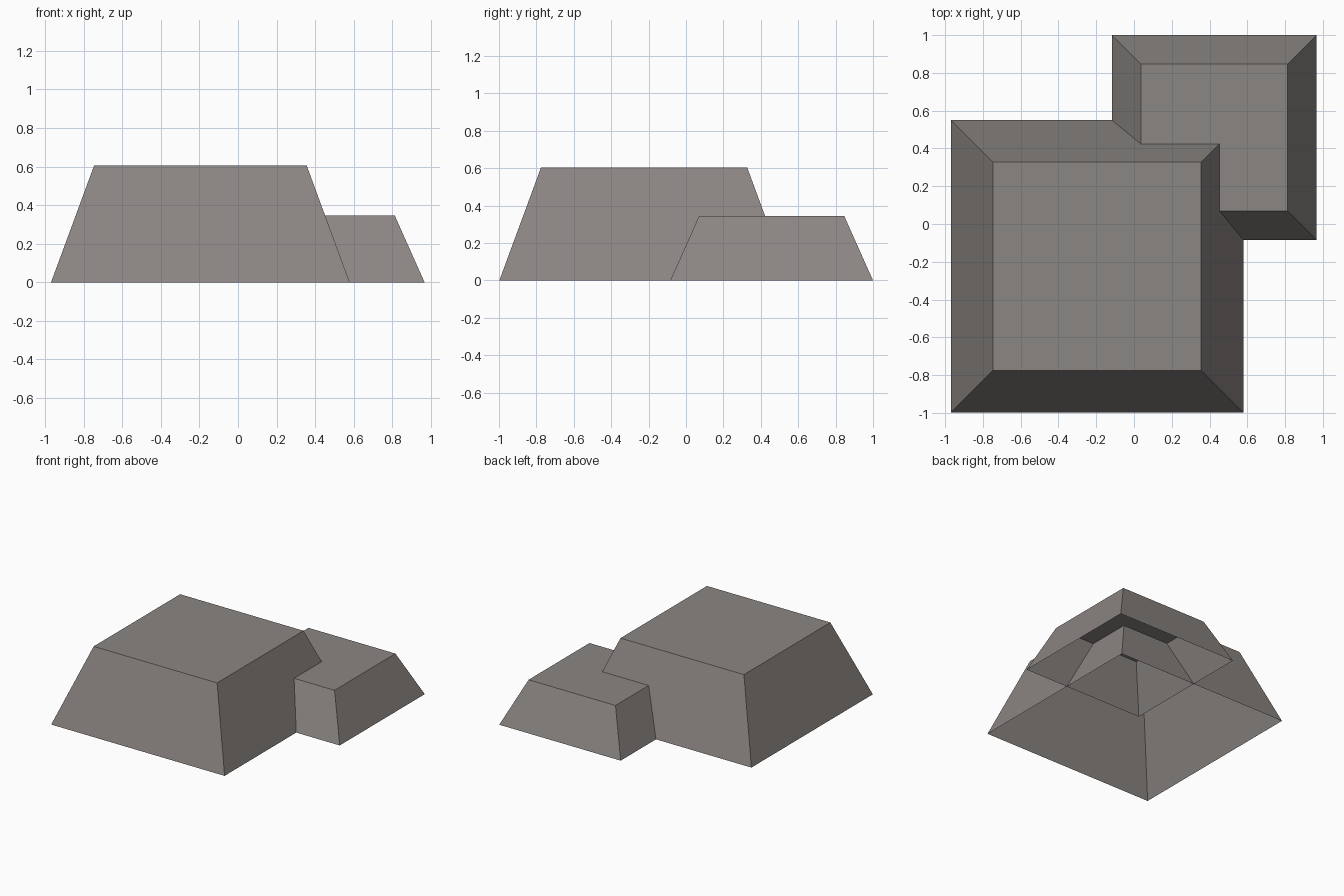
import bpy
import bmesh

if "Cube" in bpy.data.objects:
    bpy.data.objects.remove(bpy.data.objects["Cube"])

stone = bpy.data.materials.new("warm grey stone")
stone.diffuse_color = (0.26, 0.238, 0.225, 1.0)
stone.use_nodes = True
stone.node_tree.nodes["Principled BSDF"].inputs["Base Color"].default_value = stone.diffuse_color


def open_frustum(name, centre, base_half, top_half, height):
    """Square block with sloping sides, flat top and an open underside."""
    bm = bmesh.new()
    bmesh.ops.create_cube(bm, size=2.0)
    for v in bm.verts:
        half = top_half if v.co.z > 0 else base_half
        v.co.x = centre[0] + v.co.x * half
        v.co.y = centre[1] + v.co.y * half
        v.co.z = height if v.co.z > 0 else 0.0
    # leave the underside open
    bottom = [f for f in bm.faces if f.calc_center_median().z < 1e-4]
    bmesh.ops.delete(bm, geom=bottom, context='FACES_ONLY')
    mesh = bpy.data.meshes.new(name)
    bm.to_mesh(mesh)
    bm.free()
    mesh.materials.append(stone)
    obj = bpy.data.objects.new(name, mesh)
    bpy.context.collection.objects.link(obj)
    return obj


# Large block at the front left, small block overlapping its back right corner
open_frustum("large_block", (-0.195, -0.224), 0.774, 0.551, 0.605)
open_frustum("small_block", (0.425, 0.458), 0.542, 0.388, 0.345)
